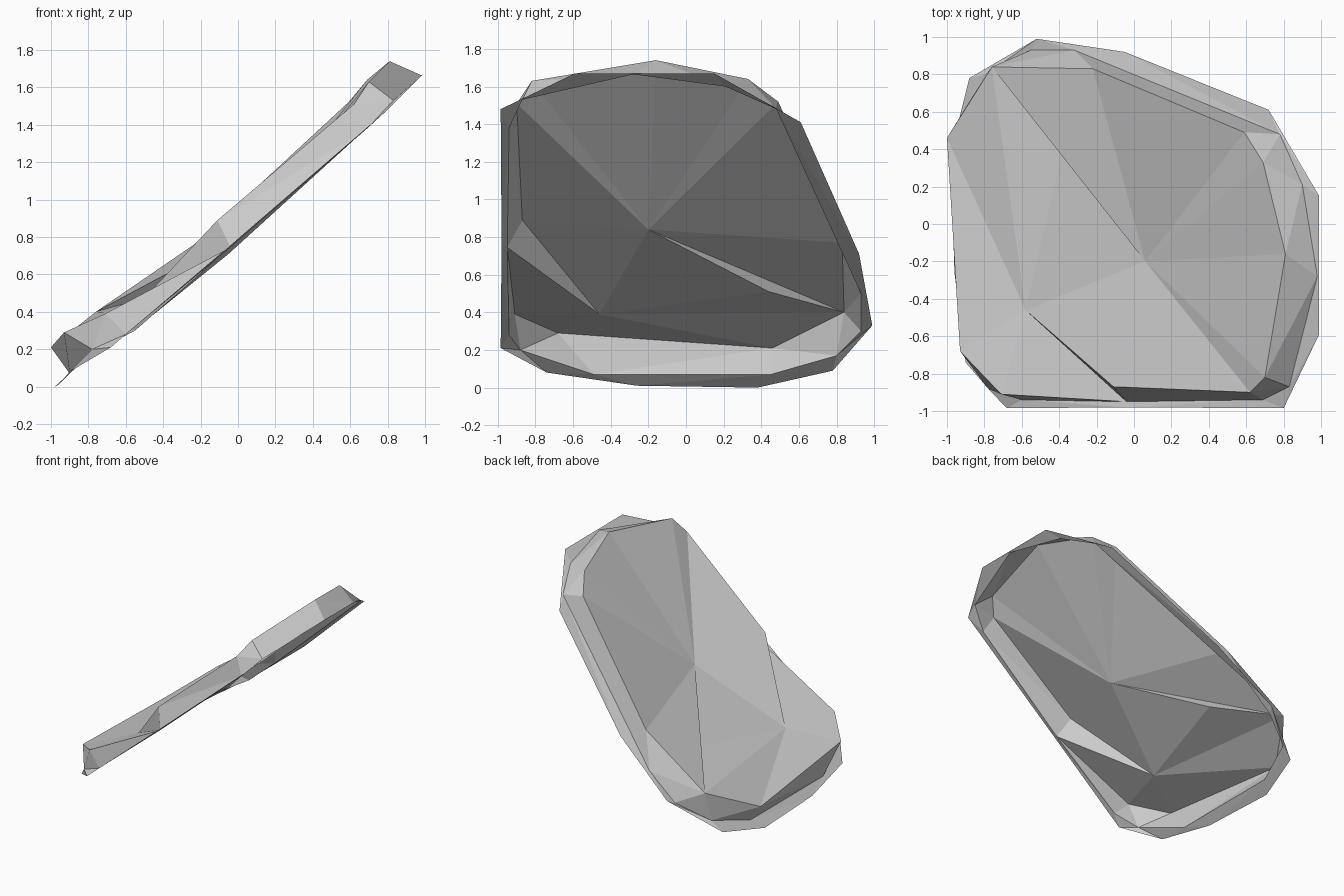
import bpy, bmesh
from mathutils import Vector

if "Cube" in bpy.data.objects:
    bpy.data.objects.remove(bpy.data.objects["Cube"])

# Rings run counter-clockwise from the notch at the front
disc_edge = [(-.11, -.87, .89), (.62, -.90, 1.51), (.70, -.82, 1.63), (.81, -.16, 1.74),
             (.69, .33, 1.64), (.59, .49, 1.52), (-.22, .83, .77), (-.76, .84, .40),
             (-1, .46, .21), (-.93, -.68, .29), (-.71, -.91, .39), (-.04, -.95, .745)]
wall_foot = [(-.04, -.95, .745), (.69, -.94, 1.38), (.83, -.87, 1.53), (.98, -.28, 1.665),
             (.90, .21, 1.60), (.78, .48, 1.48), (-.32, .93, .50), (-.55, .93, .30),
             (-.79, .80, .17), (-.90, .45, .07), (-.90, -.49, .07), (-.78, -.88, .20),
             (-.60, -.94, .28), (-.04, -.95, .745)]
brim_edge = [(-.04, -.98, .755), (.80, -.985, 1.48), (.99, -.59, 1.67), (.99, .15, 1.67),
             (.72, .61, 1.41), (-.05, .92, .71), (-.52, .99, .33), (-.88, .78, .09),
             (-.98, .38, 0), (-.96, -.26, .01), (-.90, -.74, .08), (-.68, -.985, .21),
             (-.04, -.98, .755)]
centre, dimple, notch = (.06, -.20, .84), (-.37, .44, .51), (-.58, -.46, .39)

grey = bpy.data.materials.new("grey")
grey.diffuse_color = (.6, .6, .6, 1)
grey.use_nodes = True
grey.node_tree.nodes["Principled BSDF"].inputs["Base Color"].default_value = grey.diffuse_color


def build(name, triangles):
    """Make a flat-shaded part from corner triples."""
    bm = bmesh.new()
    for tri in triangles:
        if len(set(tri)) == 3:
            bm.faces.new([bm.verts.new(p) for p in tri])
    bmesh.ops.remove_doubles(bm, verts=bm.verts, dist=.0005)
    mesh = bpy.data.meshes.new(name)
    bm.to_mesh(mesh)
    bm.free()
    mesh.materials.append(grey)
    bpy.context.collection.objects.link(bpy.data.objects.new(name, mesh))


def bridge(outer, inner):
    """Join two open chains, always taking the shorter diagonal."""
    tris, i, j = [], 0, 0
    while i < len(outer) - 1 or j < len(inner) - 1:
        if j == len(inner) - 1:
            step_outer = True
        elif i == len(outer) - 1:
            step_outer = False
        else:
            step_outer = ((Vector(outer[i + 1]) - Vector(inner[j])).length
                          < (Vector(outer[i]) - Vector(inner[j + 1])).length)
        if step_outer:
            tris.append((outer[i], outer[i + 1], inner[j]))
            i += 1
        else:
            tris.append((outer[i], inner[j + 1], inner[j]))
            j += 1
    return tris


# Dished disc: three fans around the centre, the dimple and the notch tip
def fan(hub, chain):
    return [(hub, a, b) for a, b in zip(chain, chain[1:])]


build("dished_disc", fan(centre, [notch] + disc_edge[:8] + [dimple, notch])
      + fan(notch, [dimple] + disc_edge[7:]))

# Side wall with the small face inside the notch
build("side_wall", bridge(wall_foot, disc_edge) + [(notch, disc_edge[-1], disc_edge[0])])

# Flared brim
build("brim", bridge(brim_edge, wall_foot))
